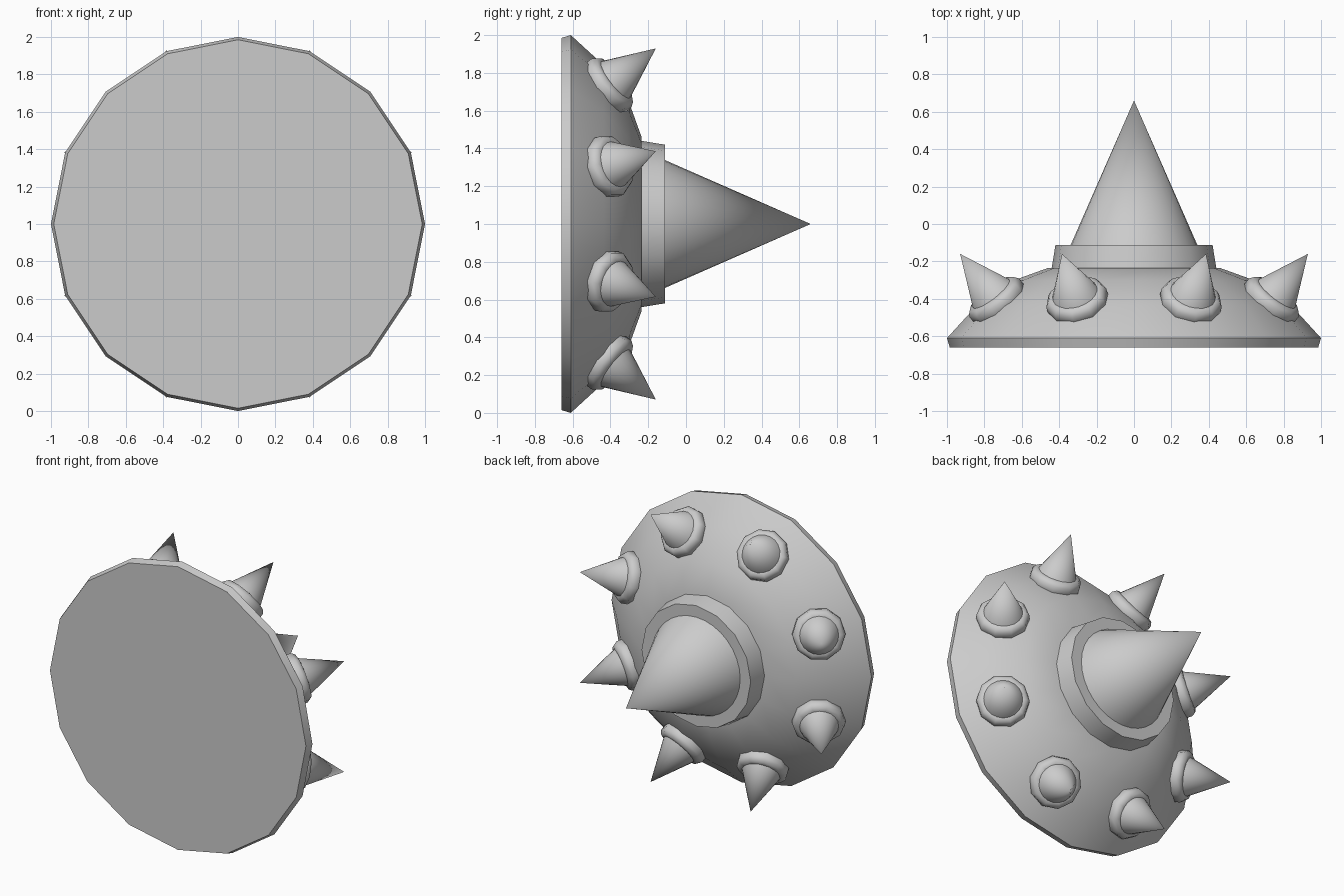
import bpy
from math import sin, cos, pi, radians
from mathutils import Vector

cube = bpy.data.objects.get("Cube")
if cube:
    bpy.data.objects.remove(cube, do_unlink=True)

grey = bpy.data.materials.new("light grey metal")
grey.use_nodes = True
grey.diffuse_color = (0.6, 0.6, 0.6, 1)
grey.node_tree.nodes["Principled BSDF"].inputs["Base Color"].default_value = (0.6, 0.6, 0.6, 1)


def lathe(name, profile, sides, origin, axis, sharp=40):
    """Spin (radius, height) points around an axis; a zero radius makes a tip."""
    verts, faces, rings = [], [], []
    for r, h in profile:
        count = sides if r > 0 else 1
        rings.append([len(verts) + i for i in range(count)])
        verts += [(r * cos(2 * pi * i / sides), r * sin(2 * pi * i / sides), h)
                  for i in range(count)]
    for a, b in zip(rings, rings[1:]):
        for i in range(sides):
            j = (i + 1) % sides
            if len(b) == 1:
                faces.append((a[i], a[j], b[0]))
            else:
                faces.append((a[i], a[j], b[j], b[i]))
    faces.append(rings[0][::-1])
    if len(rings[-1]) > 1:
        faces.append(rings[-1])
    mesh = bpy.data.meshes.new(name)
    mesh.from_pydata(verts, [], faces)
    mesh.materials.append(grey)
    obj = bpy.data.objects.new(name, mesh)
    bpy.context.collection.objects.link(obj)
    obj.location = origin
    obj.rotation_mode = 'QUATERNION'
    obj.rotation_quaternion = Vector(axis).to_track_quat('Z', 'Y')
    bpy.ops.object.select_all(action='DESELECT')
    obj.select_set(True)
    bpy.context.view_layer.objects.active = obj
    bpy.ops.object.shade_smooth_by_angle(angle=radians(sharp))
    return obj


center = Vector((0, 0, 1))
back = Vector((0, 1, 0))

# Domed shield with a flat front and a narrow rim
lathe("shield_dome", [(0.985, -0.66), (1.0, -0.61), (0.84, -0.435),
                      (0.64, -0.3), (0.46, -0.235)], 16, center, back)

# Central collar and large spike
lathe("center_collar", [(0.445, -0.27), (0.44, -0.235), (0.42, -0.112)], 16, center, back)
lathe("center_spike", [(0.34, -0.115), (0, 0.66)], 32, center, back)

# Ring of eight small spikes, each leaning outward from a rounded collar
for k in range(8):
    angle = radians(22.5 + 45 * k)
    out = Vector((cos(angle), 0, sin(angle)))
    foot = center + out * 0.795 - back * 0.41
    tip = center + out * 1.006 - back * 0.16
    axis = tip - foot
    lathe(f"spike_collar_{k + 1}", [(0.15, -0.05), (0.168, -0.02), (0.168, 0.02),
                                    (0.15, 0.045), (0.125, 0.05)], 10, foot, axis, 50)
    lathe(f"small_spike_{k + 1}", [(0.132, 0.03), (0, axis.length)], 20, foot, axis)
